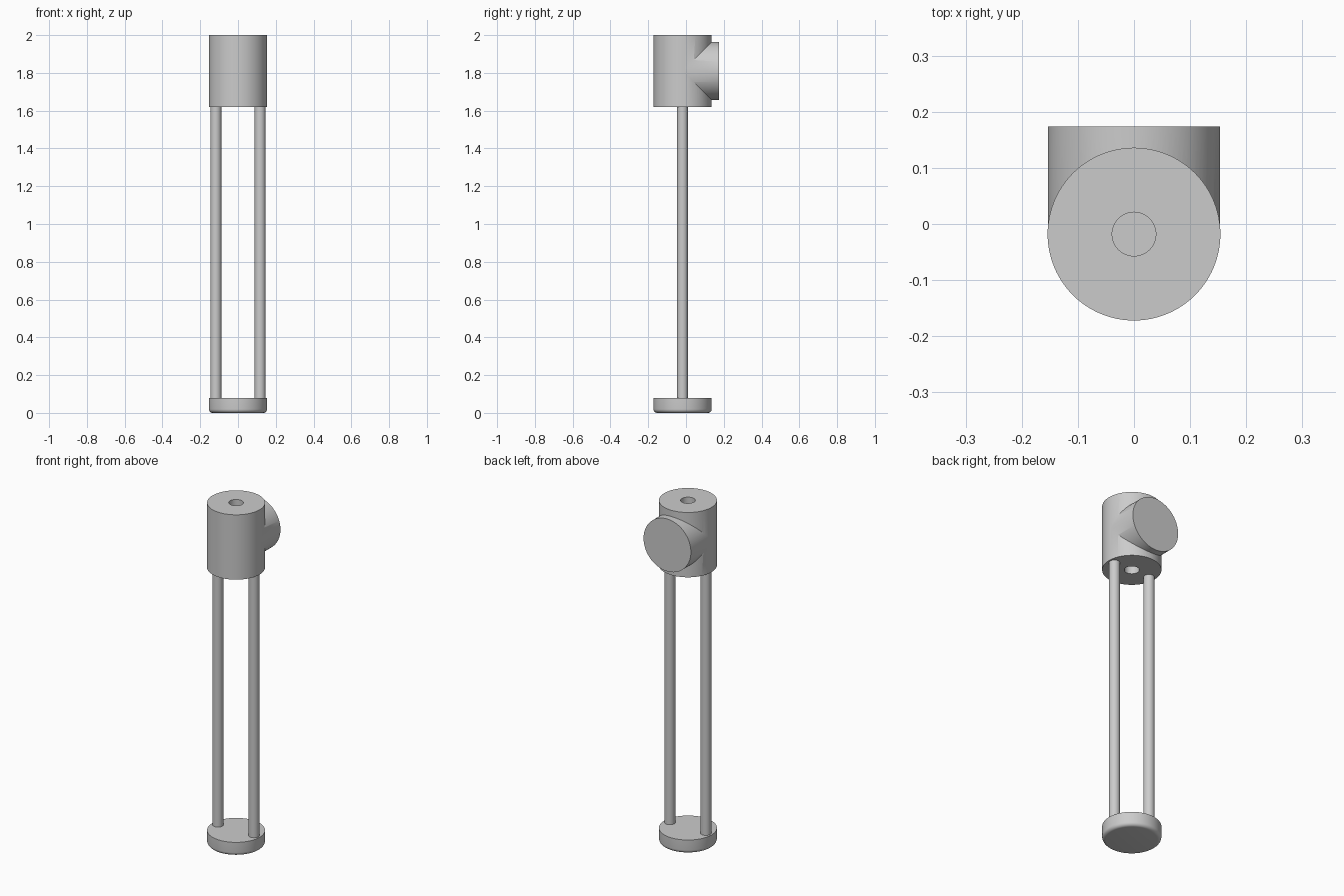
import bpy
import math

if "Cube" in bpy.data.objects:
    bpy.data.objects.remove(bpy.data.objects["Cube"], do_unlink=True)

AXIS_Y = -0.018
RADIUS = 0.154
HEAD_LOW, HEAD_HIGH = 1.62, 2.0
BOSS_Z = 1.81
BOSS_END = 0.174
BASE_HEIGHT = 0.08
FILLET = 0.02

grey = bpy.data.materials.new("plain grey")
grey.use_nodes = True
colour = (0.6, 0.6, 0.6, 1)
grey.diffuse_color = colour
grey.node_tree.nodes["Principled BSDF"].inputs["Base Color"].default_value = colour


def cylinder(name, radius, depth, location, rotation=(0, 0, 0), sides=96):
    bpy.ops.mesh.primitive_cylinder_add(
        vertices=sides, radius=radius, depth=depth, location=location, rotation=rotation)
    obj = bpy.context.object
    obj.name = name
    obj.data.materials.append(grey)
    return obj


def upright(name, radius, low, high, x=0, sides=96):
    return cylinder(name, radius, high - low, (x, AXIS_Y, (low + high) / 2), sides=sides)


def apply_modifier(obj, modifier):
    bpy.context.view_layer.objects.active = obj
    bpy.ops.object.modifier_apply(modifier=modifier.name)


def combine(target, tool, operation):
    mod = target.modifiers.new(operation.lower(), 'BOOLEAN')
    mod.operation = operation
    mod.solver = 'EXACT'
    mod.object = tool
    apply_modifier(target, mod)
    bpy.data.objects.remove(tool, do_unlink=True)


def smooth(obj):
    bpy.ops.object.select_all(action='DESELECT')
    obj.select_set(True)
    bpy.context.view_layer.objects.active = obj
    bpy.ops.object.shade_smooth_by_angle(angle=math.radians(30))


# Head: upright drum joined to a rear boss, with a bore right through
head = upright("head", RADIUS, HEAD_LOW, HEAD_HIGH)
boss = cylinder("rear_boss", RADIUS - 0.0005, BOSS_END - AXIS_Y,
                (0, (BOSS_END + AXIS_Y) / 2, BOSS_Z), (math.pi / 2, 0, 0))
combine(head, boss, 'UNION')
bore = upright("bore", 0.039, HEAD_LOW - 0.1, HEAD_HIGH + 0.1, sides=48)
combine(head, bore, 'DIFFERENCE')
smooth(head)

# Base: disc with a rounded lower rim
base = upright("base", RADIUS, 0, BASE_HEIGHT)
weights = base.data.attributes.new("bevel_weight_edge", 'FLOAT', 'EDGE')
for edge in base.data.edges:
    if all(base.data.vertices[v].co.z < 0 for v in edge.vertices):
        weights.data[edge.index].value = 1
bevel = base.modifiers.new("rounded_rim", 'BEVEL')
bevel.limit_method = 'WEIGHT'
bevel.width = FILLET
bevel.segments = 6
apply_modifier(base, bevel)
smooth(base)

# Two rods between base and head
for name, side in (("left_rod", 1), ("right_rod", -1)):
    smooth(upright(name, 0.029, BASE_HEIGHT, HEAD_LOW, side * 0.117, sides=48))
